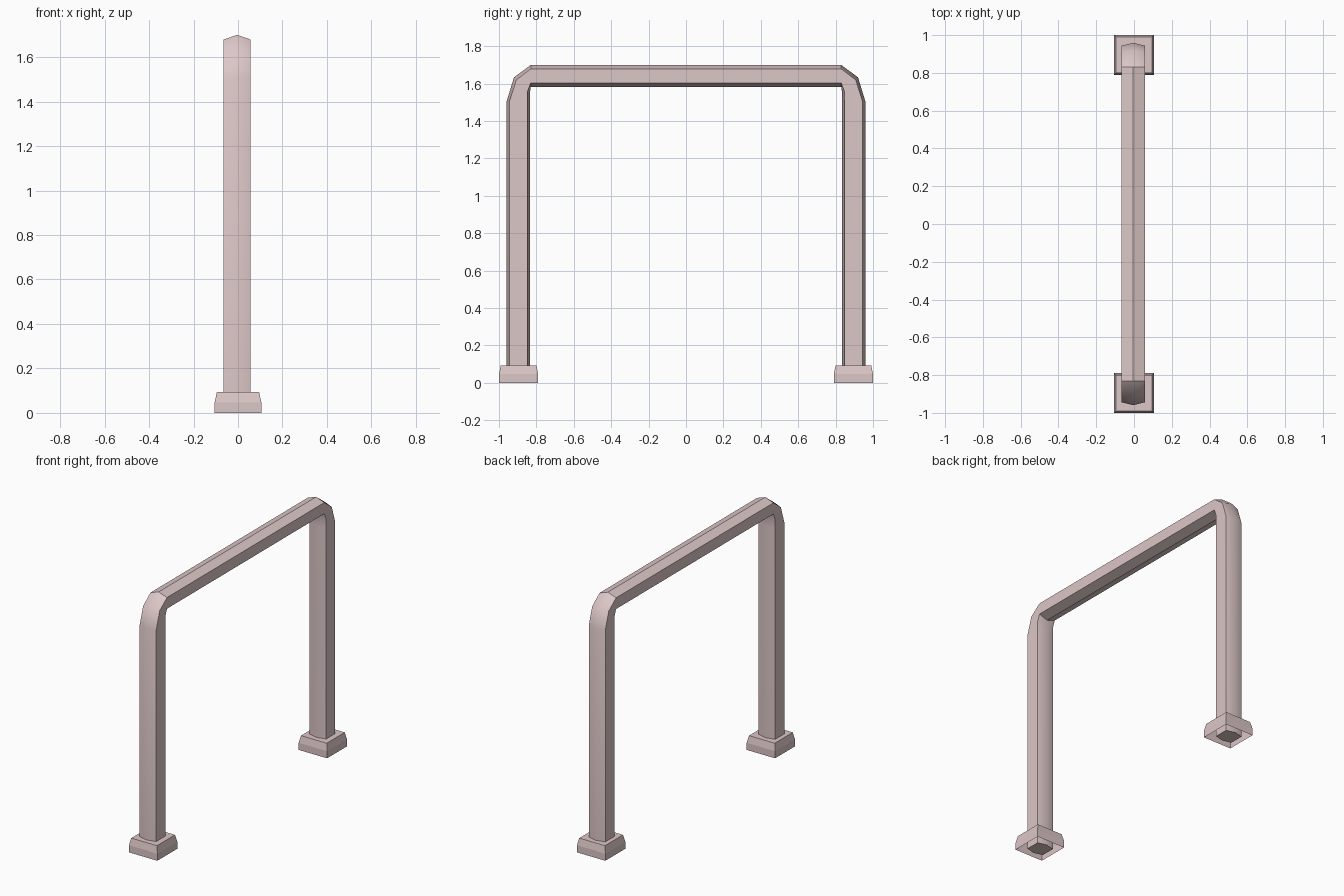
import bpy, bmesh, math
from mathutils import Vector

if "Cube" in bpy.data.objects:
    bpy.data.objects.remove(bpy.data.objects["Cube"])

mat = bpy.data.materials.new("dusty_pink")
mat.diffuse_color = (0.72, 0.57, 0.57, 1)
mat.use_nodes = True
mat.node_tree.nodes["Principled BSDF"].inputs["Base Color"].default_value = mat.diffuse_color


def finish(name, bm):
    bmesh.ops.recalc_face_normals(bm, faces=bm.faces[:])
    me = bpy.data.meshes.new(name)
    bm.to_mesh(me)
    bm.free()
    ob = bpy.data.objects.new(name, me)
    me.materials.append(mat)
    bpy.context.collection.objects.link(ob)
    return ob


def bridge(bm, a, b):
    n = len(a)
    for i in range(n):
        bm.faces.new((a[i], a[(i + 1) % n], b[(i + 1) % n], b[i]))


# Bent hexagonal rail: each station is outer ridge (y, z), inner ridge (y, z), flank fraction
half = [((-0.959, 0.0), (-0.833, 0.0), 0.76),
        ((-0.959, 1.505), (-0.833, 1.505), 0.76),
        ((-0.920, 1.633), (-0.835, 1.545), 0.70),
        ((-0.830, 1.700), (-0.830, 1.583), 0.64)]
stations = half + [((-o[0], o[1]), (-i[0], i[1]), f) for o, i, f in reversed(half)]

bm = bmesh.new()
cx, hw = -0.004, 0.061
rings = []
for o, i, f in stations:
    outer, inner = Vector((cx, *o)), Vector((cx, *i))
    mid, arm = (outer + inner) / 2, (outer - inner) / 2
    side = Vector((hw, 0, 0))
    pts = [outer, mid + arm * f + side, mid - arm * f + side,
           inner, mid - arm * f - side, mid + arm * f - side]
    rings.append([bm.verts.new(p) for p in pts])
for a, b in zip(rings, rings[1:]):
    bridge(bm, a, b)
bm.faces.new(rings[0])
bm.faces.new(rings[-1])
rail = finish("bent_rail", bm)
bpy.context.view_layer.objects.active = rail
rail.select_set(True)
bpy.ops.object.shade_smooth_by_angle(angle=math.radians(35))
rail.select_set(False)

# Square feet, chamfered at the top and open underneath
for name, y in (("front_foot", -0.895), ("back_foot", 0.895)):
    bm = bmesh.new()
    levels = []
    for r, z in ((0.105, 0), (0.105, 0.047), (0.095, 0.094)):
        levels.append([bm.verts.new((sx * r, y + sy * r, z))
                       for sx, sy in ((-1, -1), (1, -1), (1, 1), (-1, 1))])
    for a, b in zip(levels, levels[1:]):
        bridge(bm, a, b)
    bm.faces.new(levels[-1])
    finish(name, bm)
